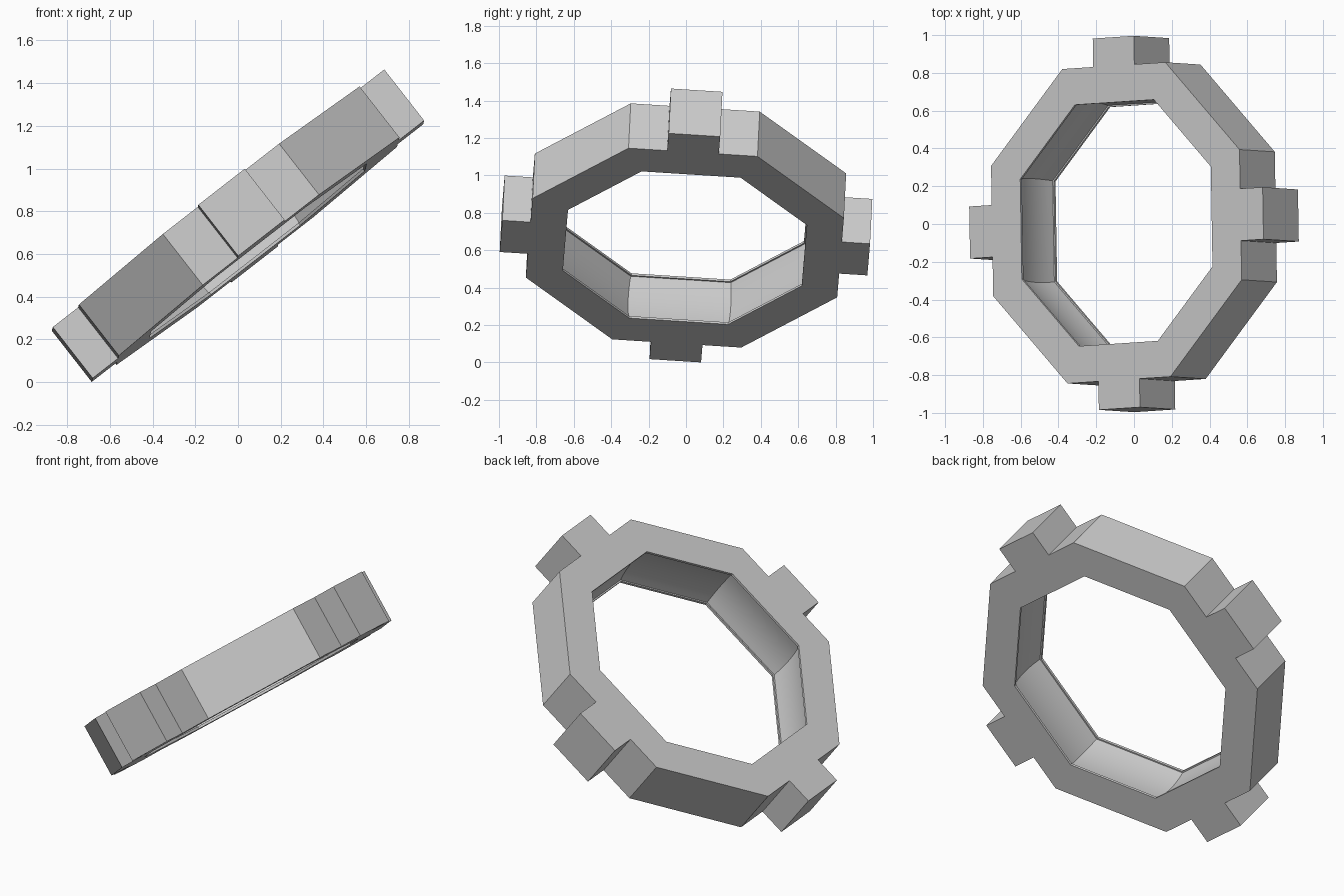
import bpy, bmesh, math
from mathutils import Matrix, Vector

if "Cube" in bpy.data.objects:
    bpy.data.objects.remove(bpy.data.objects["Cube"])

OUTER, INNER, TAB_END = 0.834, 0.64, 0.985   # distances of flats from the centre
TAB_HALF, HALF_THICK = 0.138, 0.152
TAN = math.tan(math.pi / 8)

grey = bpy.data.materials.new("light grey")
grey.use_nodes = True
colour = (0.6, 0.6, 0.6, 1)
grey.diffuse_color = colour
grey.node_tree.nodes["Principled BSDF"].inputs["Base Color"].default_value = colour

# Bore profile: narrow lips with a shallow rounded groove between them
LIP, STEPS = 0.014, 8
bore = [(INNER, -HALF_THICK), (INNER, -HALF_THICK + LIP)]
for i in range(STEPS + 1):
    t = -1 + 2 * i / STEPS
    bore.append((INNER + 0.008 + 0.016 * (1 - t * t), t * (HALF_THICK - LIP)))
bore += [(INNER, HALF_THICK - LIP), (INNER, HALF_THICK)]

bm = bmesh.new()


def face(points, turn):
    bm.faces.new([bm.verts.new(turn @ Vector(p)) for p in points])


# Eight sides, every second one carrying a square tab
for side in range(8):
    turn = Matrix.Rotation(side * math.pi / 4, 3, 'Z')
    half = [(OUTER, OUTER * TAN)]
    if side % 2 == 0:
        half += [(OUTER, TAB_HALF), (TAB_END, TAB_HALF)]
    rim = [(x, -y) for x, y in half] + half[::-1]
    plan = rim + [(INNER, INNER * TAN), (INNER, -INNER * TAN)]
    for z in (-HALF_THICK, HALF_THICK):
        face([(x, y, z) for x, y in plan], turn)
    for (x0, y0), (x1, y1) in zip(rim, rim[1:]):
        face([(x0, y0, -HALF_THICK), (x1, y1, -HALF_THICK),
              (x1, y1, HALF_THICK), (x0, y0, HALF_THICK)], turn)
    for (r0, z0), (r1, z1) in zip(bore, bore[1:]):
        face([(r0, -r0 * TAN, z0), (r0, r0 * TAN, z0),
              (r1, r1 * TAN, z1), (r1, -r1 * TAN, z1)], turn)

bmesh.ops.remove_doubles(bm, verts=bm.verts, dist=0.0005)
bmesh.ops.recalc_face_normals(bm, faces=bm.faces)

# Lean the ring on its edge
normal = Vector((-0.615, 0.04, 0.788)).normalized()
along = Vector((0.788, 0.052, 0.613))
along = (along - normal * along.dot(normal)).normalized()
across = normal.cross(along)
bm.transform(Matrix((along, across, normal)).transposed().to_4x4())
bm.transform(Matrix.Translation((0, 0, -min(v.co.z for v in bm.verts))))

mesh = bpy.data.meshes.new("tabbed_ring")
bm.to_mesh(mesh)
bm.free()
mesh.materials.append(grey)
ring = bpy.data.objects.new("tabbed_ring", mesh)
bpy.context.collection.objects.link(ring)
bpy.context.view_layer.objects.active = ring
ring.select_set(True)
bpy.ops.object.shade_smooth_by_angle(angle=math.radians(30))
